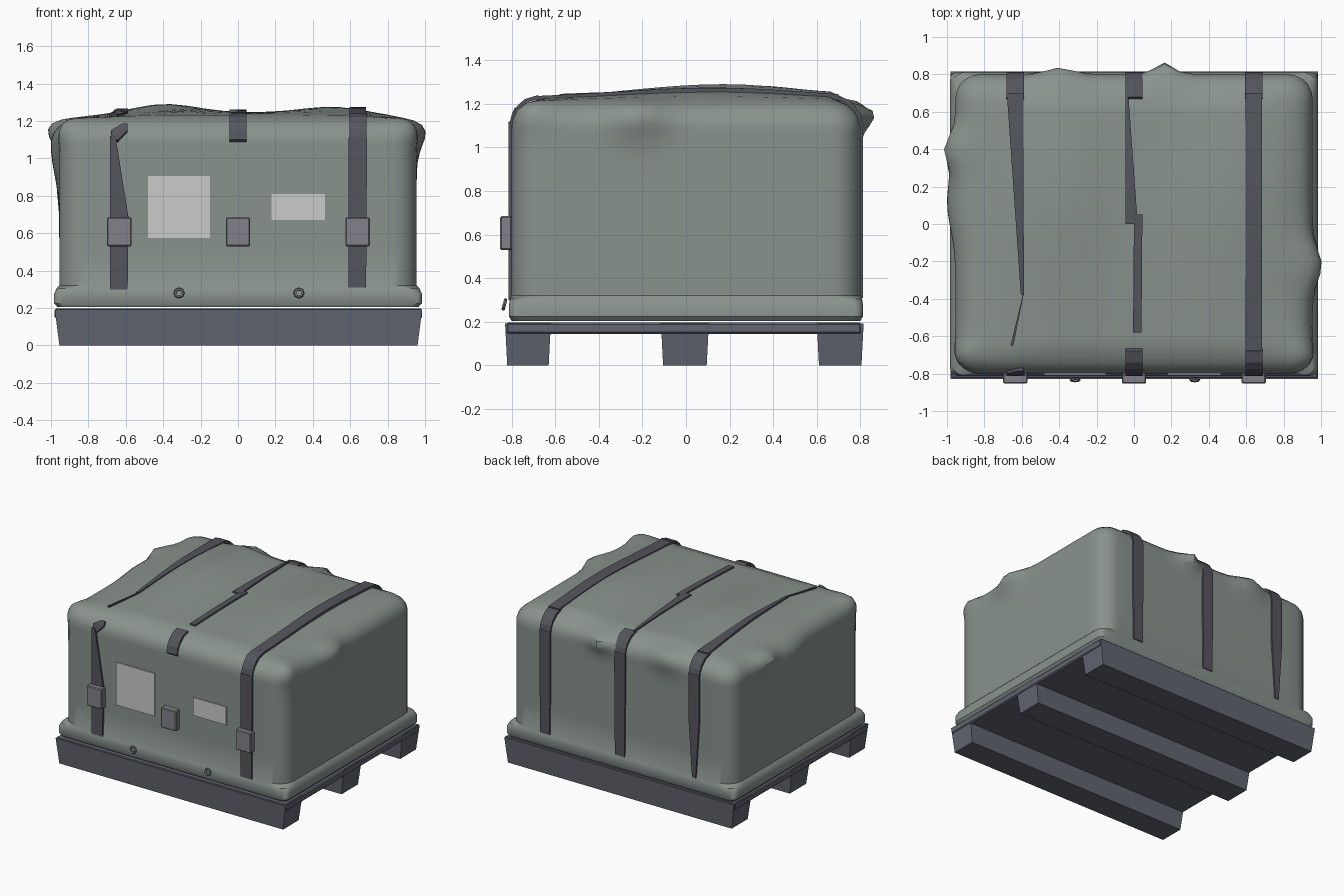
import bpy, bmesh
from math import exp, sin, cos, pi, radians
from mathutils import Vector

if "Cube" in bpy.data.objects:
    bpy.data.objects.remove(bpy.data.objects["Cube"])


def material(name, rgb):
    m = bpy.data.materials.new(name)
    m.diffuse_color = (*rgb, 1)
    m.use_nodes = True
    m.node_tree.nodes["Principled BSDF"].inputs["Base Color"].default_value = m.diffuse_color
    return m


TARP = material("tarp_green_grey", (0.25, 0.29, 0.27))
PALLET = material("pallet_dark", (0.12, 0.13, 0.16))
STRAP = material("strap_dark", (0.09, 0.09, 0.11))
BUCKLE = material("buckle_grey", (0.22, 0.22, 0.25))


def finish(name, bm, mat=None, smooth=None):
    bmesh.ops.recalc_face_normals(bm, faces=bm.faces)
    me = bpy.data.meshes.new(name)
    bm.to_mesh(me)
    bm.free()
    ob = bpy.data.objects.new(name, me)
    bpy.context.collection.objects.link(ob)
    if mat:
        me.materials.append(mat)
    if smooth:
        bpy.context.view_layer.objects.active = ob
        bpy.ops.object.select_all(action='DESELECT')
        ob.select_set(True)
        bpy.ops.object.shade_smooth_by_angle(angle=radians(smooth))
    return ob


def loft(bm, loops, closed=True):
    rows = [[bm.verts.new(p) for p in lp] for lp in loops]
    n = len(rows[0])
    for a, b in zip(rows, rows[1:]):
        for i in range(n):
            j = (i + 1) % n
            bm.faces.new((a[i], a[j], b[j], b[i]))
    if closed:
        bm.faces.new(rows[0])
        bm.faces.new(rows[-1])


def box(name, x, y, z, mat=None, bevel=0, taper=(0, 0)):
    """Box from ranges; taper pulls the lower end in."""
    tx, ty = taper
    bm = bmesh.new()
    loft(bm, [[(x[0] + s * tx, y[0] + s * ty, h), (x[1] - s * tx, y[0] + s * ty, h),
               (x[1] - s * tx, y[1] - s * ty, h), (x[0] + s * tx, y[1] - s * ty, h)]
              for h, s in ((z[0], 1), (z[1], 0))])
    if bevel:
        bmesh.ops.bevel(bm, geom=bm.edges[:], offset=bevel, segments=1, affect='EDGES')
    return finish(name, bm, mat)


# Covered load: uneven top height and cloth lumps along the upper edge
def top_z(x, y):
    return (1.21 + 0.035 * (1 - x * x) * (1 - y * y)
            + 0.052 * exp(-((x + 0.4) / 0.25) ** 2 - ((y - 0.2) / 0.55) ** 2)
            + 0.04 * exp(-((x - 0.52) / 0.25) ** 2 - ((y - 0.15) / 0.55) ** 2))


LUMPS = [((0.16, 0.77, 1.16), 0.08, (0, 0.085, 0)),
         ((-0.4, 0.77, 1.17), 0.11, (0, 0.05, 0.02)),
         ((-0.94, 0.40, 1.15), 0.10, (-0.065, 0, 0.02)),
         ((-0.955, 0.12, 1.06), 0.20, (-0.045, 0, 0)),
         ((0.94, -0.22, 1.16), 0.12, (0.06, 0, 0.01)),
         ((0.92, -0.72, 1.18), 0.09, (0.02, -0.01, 0.02)),
         ((-0.92, -0.72, 1.18), 0.09, (-0.02, 0, 0.02))]


def lumpy(p):
    p = Vector(p)
    out = p.copy()
    for c, r, d in LUMPS:
        out += Vector(d) * exp(-((p - Vector(c)).length / r) ** 2)
    return out


def ring(hx, hy, r, z, side=20, arc=5):
    pts = []
    corners = [(1, 1, 0), (-1, 1, 90), (-1, -1, 180), (1, -1, 270)]
    for sx, sy, a0 in corners:
        cx, cy = sx * (hx - r), sy * (hy - r)
        for k in range(arc + 1):
            a = radians(a0 + 90 * k / arc)
            pts.append(Vector((cx + r * cos(a), cy + r * sin(a), z)))
        a = radians(a0 + 90)
        start = pts[-1].copy()
        step = Vector((-sin(radians(a0)) , cos(radians(a0)), 0))
        step = Vector((-1, 0, 0)) if a0 == 0 else Vector((0, -1, 0)) if a0 == 90 \
            else Vector((1, 0, 0)) if a0 == 180 else Vector((0, 1, 0))
        length = 2 * ((hx if step.x else hy) - r)
        for k in range(1, side):
            pts.append(start + step * length * k / side)
    return pts


bm = bmesh.new()
HX, HY = 0.955, 0.80
loops = [ring(0.965, 0.80, 0.04, 0.205), ring(0.983, 0.812, 0.04, 0.225),
         ring(0.983, 0.812, 0.04, 0.275), ring(0.97, 0.808, 0.06, 0.305),
         ring(HX, HY, 0.13, 0.32)]
loops += [ring(HX, HY, 0.13, z) for z in (0.5, 0.7, 0.85, 0.93, 0.98, 1.03, 1.07, 1.10)]
loops += [ring(HX - d, HY - d, 0.13 - d * 0.5, z)
          for d, z in ((0.008, 1.135), (0.028, 1.168), (0.06, 1.195), (0.095, 1.21))]
rim = loops[-1]
for s in (0.93, 0.85, 0.75, 0.64, 0.53, 0.42, 0.31, 0.2, 0.1, 0.03):
    loops.append([Vector((p.x * s, p.y * s, top_z(p.x * s, p.y * s))) for p in rim])
loft(bm, [[lumpy(p) for p in lp] for lp in loops])
finish("tarp_cover", bm, TARP, 35)

# Pallet: deck and three runners along x
box("pallet_deck", (-0.98, 0.985), (-0.825, 0.805), (0.145, 0.197), PALLET, 0.008)
for nm, y in (("front", (-0.83, -0.62)), ("middle", (-0.115, 0.105)), ("back", (0.60, 0.815))):
    box(nm + "_runner", (-0.98, 0.985), y, (0, 0.193), PALLET, taper=(0.025, 0.01))


# Straps: thin bands given as (y, z, left x, right x)
def band(name, rows, normal):
    bm = bmesh.new()
    n = Vector(normal) * 0.02
    lp = []
    for y, z, a, b in rows:
        p, q = Vector((a, y, z)), Vector((b, y, z))
        lp.append([p, q, q - n, p - n])
    loft(bm, lp)
    finish(name, bm, STRAP)


def top_band(name, a0, b0, a1, b1, y0, y1, steps=14):
    rows = []
    for k in range(steps + 1):
        t = k / steps
        y = y0 + (y1 - y0) * t
        a, b = a0 + (a1 - a0) * t, b0 + (b1 - b0) * t
        rows.append((y, top_z((a + b) / 2, y) + 0.012, a, b))
    band(name, rows, (0, 0, 1))


F, B = -0.814, 0.812
top_band("left_strap_top_front", -0.66, -0.645, -0.59, -0.59 + 0.003, -0.65, -0.36, 6)
top_band("left_strap_top", -0.605, -0.588, -0.68, -0.59, -0.38, 0.70)
top_band("middle_strap_top", -0.005, 0.04, 0.0, 0.045, -0.58, 0.05)
top_band("middle_strap_top_back", -0.045, 0.02, -0.045, -0.03, 0.0, 0.69)
top_band("right_strap_top", 0.595, 0.685, 0.595, 0.685, -0.68, 0.70)
band("left_strap_front", [(F, 0.30, -0.685, -0.59), (F, 0.68, -0.685, -0.585),
                          (F, 1.12, -0.685, -0.655)], (0, -1, 0))
band("right_strap_front", [(F, 0.31, 0.59, 0.685), (F, 1.11, 0.59, 0.69)], (0, -1, 0))


# Strap bends over the upper edges
def bend(name, a, b, s):
    path = [(0.812, 1.10), (0.80, 1.15), (0.775, 1.19), (0.74, 1.222), (0.68, 1.24)]
    rows = [(s * y, z, a, b) for y, z in path]
    band(name, rows, (0, s * 0.7, 0.7))


bend("middle_strap_front_bend", -0.045, 0.045, -1)
bend("right_strap_front_bend", 0.595, 0.688, -1)
band("left_strap_front_bend", [(-0.812, 1.10, -0.67, -0.64), (-0.80, 1.15, -0.68, -0.59),
                               (-0.785, 1.185, -0.62, -0.59)], (0, -0.7, 0.7))
for nm, x in (("left", -0.635), ("middle", 0), ("right", 0.64)):
    bend(nm + "_strap_back_bend", x - 0.046, x + 0.046, 1)
    w = 0.015 if nm == "left" else 0.04
    band(nm + "_strap_back", [(B, 0.31, x - w, x + w), (B, 0.75, x - 0.045, x + 0.045),
                              (B, 1.11, x - 0.046, x + 0.046)], (0, 1, 0))
    # Buckle on the front of each strap
    box(nm + "_buckle", (x - 0.065, x + 0.065), (-0.853, -0.80), (0.53, 0.685), BUCKLE, 0.006)

# Blank label panels
box("large_label", (-0.48, -0.15), (-0.808, -0.79), (0.575, 0.905))
box("small_label", (0.18, 0.465), (-0.808, -0.79), (0.67, 0.81))

# Small tie rings on the skirt
for nm, x in (("left", -0.315), ("right", 0.325)):
    bpy.ops.mesh.primitive_torus_add(location=(x, -0.833, 0.28), rotation=(pi / 2 - 0.25, 0, 0),
                                     major_radius=0.022, minor_radius=0.008,
                                     major_segments=8, minor_segments=5)
    bpy.context.object.name = nm + "_tie_ring"
    bpy.context.object.data.materials.append(BUCKLE)
